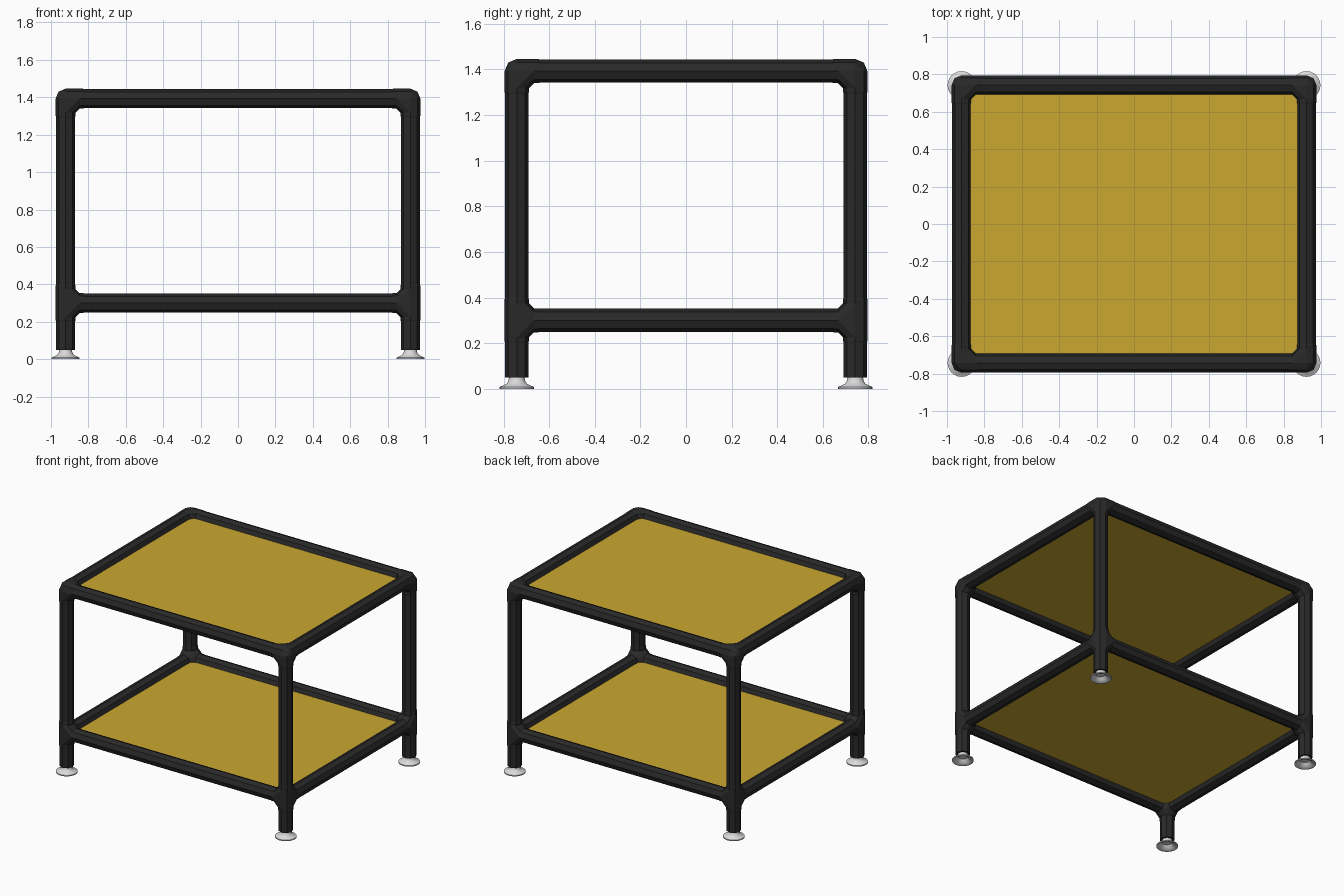
import bpy, bmesh, math
from mathutils import Vector

if "Cube" in bpy.data.objects:
    bpy.data.objects.remove(bpy.data.objects["Cube"])

LEG_X, LEG_Y = 0.922, 0.742      # leg centres
SHELF_Z = (0.3, 1.393)           # lower and upper frame heights
BAR, JOINT = 0.051, 0.053        # tube and joint radii
ARM = 0.1                        # joint arm length


def make_material(name, color):
    mat = bpy.data.materials.new(name)
    mat.use_nodes = True
    mat.diffuse_color = (*color, 1)
    mat.node_tree.nodes["Principled BSDF"].inputs["Base Color"].default_value = (*color, 1)
    return mat


black = make_material("black tube", (0.022, 0.022, 0.022))
yellow = make_material("yellow panel", (0.6, 0.39, 0.03))
silver = make_material("silver foot", (0.7, 0.7, 0.7))


def finish(name, bm, mat, smooth=False):
    bmesh.ops.recalc_face_normals(bm, faces=bm.faces)
    mesh = bpy.data.meshes.new(name)
    bm.to_mesh(mesh)
    bm.free()
    mesh.materials.append(mat)
    obj = bpy.data.objects.new(name, mesh)
    bpy.context.collection.objects.link(obj)
    if smooth:
        bpy.ops.object.select_all(action="DESELECT")
        obj.select_set(True)
        bpy.context.view_layer.objects.active = obj
        bpy.ops.object.shade_smooth_by_angle(angle=math.radians(40))
    return obj


def ring(center, axis, radius):
    """Eight-sided section across an axis, with corners on the other axes."""
    u, v = [Vector([float(i == k) for i in range(3)]) for k in range(3) if k != axis]
    pts = []
    for i in range(8):
        a = i * math.pi / 4
        pts.append(Vector(center) + radius * (u * math.cos(a) + v * math.sin(a)))
    return pts


def add_hull(bm, points):
    """Add the convex hull of the points as one solid."""
    part = bmesh.new()
    for p in points:
        part.verts.new(p)
    result = bmesh.ops.convex_hull(part, input=part.verts)
    loose = [g for g in result["geom_interior"] if isinstance(g, bmesh.types.BMVert)]
    bmesh.ops.delete(part, geom=loose, context="VERTS")
    bmesh.ops.dissolve_limit(part, angle_limit=0.01, verts=part.verts, edges=part.edges)
    mesh = bpy.data.meshes.new("part")
    part.to_mesh(mesh)
    part.free()
    bm.from_mesh(mesh)
    bpy.data.meshes.remove(mesh)


def tube(name, start, end, axis):
    bm = bmesh.new()
    add_hull(bm, ring(start, axis, BAR) + ring(end, axis, BAR))
    finish(name, bm, black)


def joint(name, center, arms):
    """Elbow piece: one arm per direction, with a fillet body between them."""
    bm = bmesh.new()
    center, body = Vector(center), []
    for axis, sign in arms:
        way = Vector([sign * (i == axis) for i in range(3)])
        body += ring(center, axis, JOINT) + ring(center + way * 0.075, axis, JOINT)
        add_hull(bm, ring(center, axis, JOINT)
                 + ring(center + way * (ARM - 0.008), axis, JOINT)
                 + ring(center + way * ARM, axis, BAR))
    add_hull(bm, body)
    finish(name, bm, black)


def foot(name, x, y):
    """Flared cup foot, hollow underneath."""
    profile = [(0, 0.056), (0.034, 0.056), (0.036, 0.036), (0.045, 0.022), (0.075, 0.008),
               (0.075, 0), (0.066, 0), (0.045, 0.012), (0.03, 0.03), (0, 0.03)]
    bm = bmesh.new()
    verts = [bm.verts.new((x + r, y, z)) for r, z in profile]
    edges = [bm.edges.new(pair) for pair in zip(verts, verts[1:])]
    bmesh.ops.spin(bm, geom=verts + edges, cent=(x, y, 0), axis=(0, 0, 1),
                   angle=math.tau, steps=24)
    bmesh.ops.remove_doubles(bm, verts=bm.verts, dist=0.0005)
    finish(name, bm, silver, True)


# Legs, feet and corner joints
for sx, side in ((-1, "right"), (1, "left")):
    for sy, end in ((-1, "front"), (1, "back")):
        x, y, tag = sx * LEG_X, sy * LEG_Y, f"{end}_{side}"
        low, high = SHELF_Z
        tube(f"leg_{tag}", (x, y, 0.05), (x, y, high), 2)
        foot(f"foot_{tag}", x, y)
        inward = [(0, -sx), (1, -sy), (2, -1)]
        joint(f"upper_joint_{tag}", (x, y, high), inward)
        joint(f"lower_joint_{tag}", (x, y, low), inward + [(2, 1)])

# Horizontal rails and shelf panels
for z, level in zip(SHELF_Z, ("lower", "upper")):
    for s, end, side in ((-1, "front", "right"), (1, "back", "left")):
        tube(f"{level}_{end}_rail", (-LEG_X, s * LEG_Y, z), (LEG_X, s * LEG_Y, z), 0)
        tube(f"{level}_{side}_rail", (s * LEG_X, -LEG_Y, z), (s * LEG_X, LEG_Y, z), 1)
    bm = bmesh.new()
    bmesh.ops.create_cube(bm, size=1)
    bmesh.ops.scale(bm, vec=(2 * LEG_X, 2 * LEG_Y, 0.012), verts=bm.verts)
    bmesh.ops.translate(bm, vec=(0, 0, z), verts=bm.verts)
    finish(f"{level}_panel", bm, yellow)
